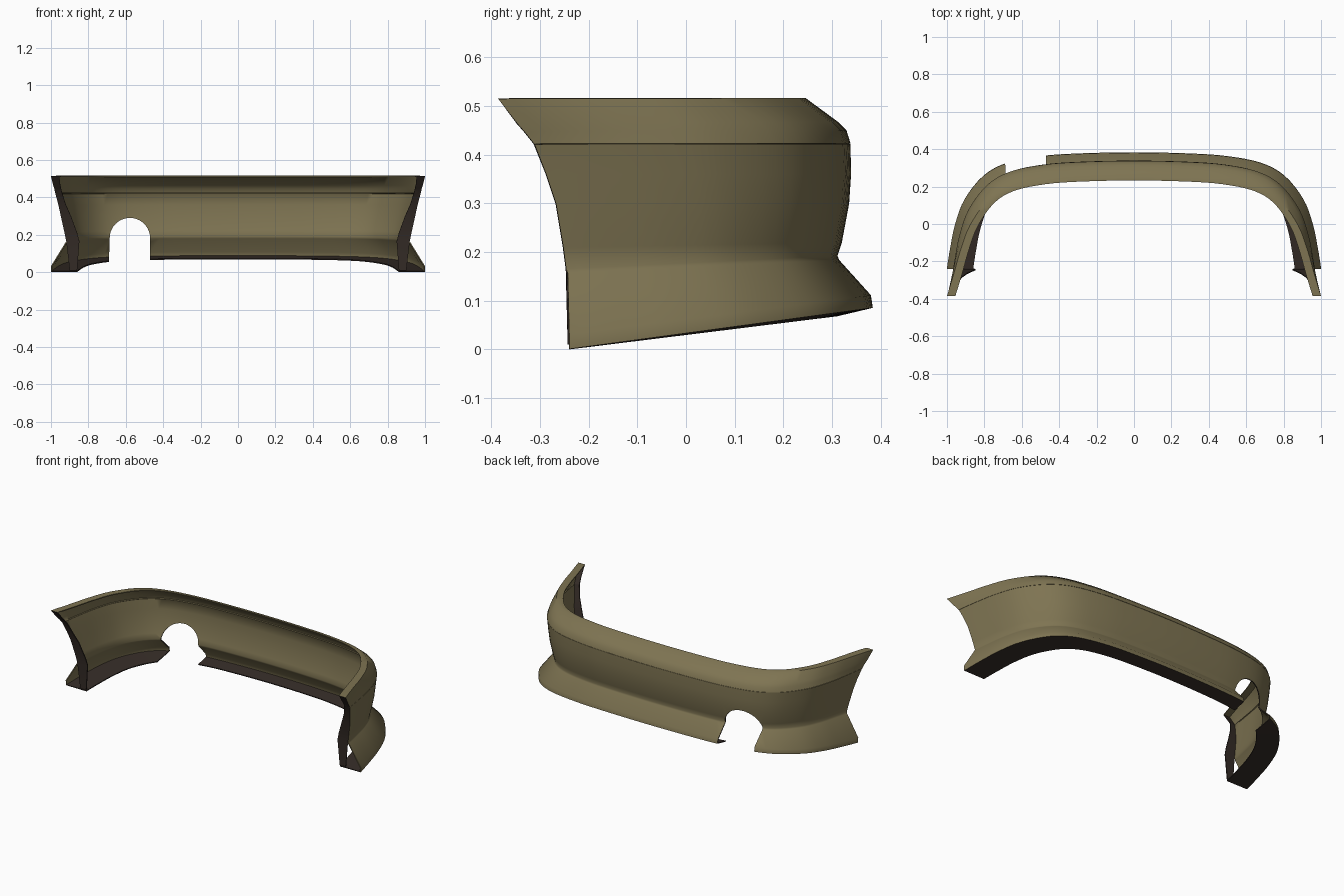
import bpy, bmesh, math
from mathutils import Vector

cube = bpy.data.objects.get("Cube")
if cube:
    bpy.data.objects.remove(cube, do_unlink=True)


def material(name, rgb):
    mat = bpy.data.materials.new(name)
    mat.use_nodes = True
    mat.diffuse_color = (*rgb, 1)
    mat.node_tree.nodes["Principled BSDF"].inputs["Base Color"].default_value = (*rgb, 1)
    return mat


olive = material("olive paint", (0.21, 0.175, 0.085))
brown = material("dark brown edge", (0.035, 0.025, 0.02))


def make_object(name, bm):
    bmesh.ops.recalc_face_normals(bm, faces=bm.faces)
    mesh = bpy.data.meshes.new(name)
    bm.to_mesh(mesh)
    bm.free()
    mesh.materials.append(olive)
    mesh.materials.append(brown)
    obj = bpy.data.objects.new(name, mesh)
    bpy.context.collection.objects.link(obj)
    return obj


def smooth_path(points, steps):
    """Catmull-Rom curve through the points."""
    pts = [Vector(p) for p in points]
    pts = [2 * pts[0] - pts[1]] + pts + [2 * pts[-1] - pts[-2]]
    out = []
    for a, b, c, d in zip(pts, pts[1:], pts[2:], pts[3:]):
        for i in range(steps):
            t = i / steps
            out.append(0.5 * (2 * b + (c - a) * t + (2 * a - 5 * b + 4 * c - d) * t ** 2
                              + (3 * b - a - 3 * c + d) * t ** 3))
    return out + [pts[-2]]


# Wraparound plan shape: sideways and rearward fractions
half = [(1, 0), (0.982, 0.18), (0.955, 0.39), (0.905, 0.6), (0.805, 0.8),
        (0.68, 0.91), (0.5, 0.967), (0.3, 0.99)]
plan = smooth_path(half + [(0, 1)] + [(-x, g) for x, g in reversed(half)], 4)

# Thin section rails from top ledge to bottom flange:
# rear y, end x, end y, rear z, end z
rails = [
    (0.233, 0.955, -0.383, 0.513, 0.513),
    (0.245, 0.998, -0.383, 0.513, 0.513),
    (0.31, 0.986, -0.345, 0.465, 0.465),
    (0.327, 0.98, -0.33, 0.448, 0.448),
    (0.335, 0.975, -0.311, 0.424, 0.424),
    (0.332, 0.971, -0.31, 0.422, 0.422),
    (0.335, 0.974, -0.309, 0.42, 0.42),
    (0.336, 0.958, -0.285, 0.36, 0.36),
    (0.332, 0.945, -0.265, 0.30, 0.30),
    (0.317, 0.925, -0.25, 0.22, 0.21),
    (0.308, 0.916, -0.244, 0.192, 0.165),
    (0.312, 0.921, -0.243, 0.182, 0.155),
    (0.377, 0.998, -0.24, 0.11, 0.03),
    (0.381, 0.998, -0.24, 0.087, 0.003),
    (0.31, 0.86, -0.24, 0.071, 0.003),
]
flange_row = len(rails) - 2
waist_row = 10
# Inner x of the end plates, from the first outer rail down to the waist
plate_edge = [0.955, 0.95, 0.946, 0.94, 0.94, 0.939, 0.92, 0.893, 0.86, 0.848]

# Bumper skin swept along the plan
bm = bmesh.new()
grid = []
for yc, xe, ye, zc, ze in rails:
    pinch = 0.12 * max(0, zc - 0.42) / 0.095  # tighter corners near the top
    row = []
    for fx, g in plan:
        x = xe * fx - math.copysign(pinch * g * (1 - g), fx)
        row.append(bm.verts.new((x, ye + (yc - ye) * g, ze + (zc - ze) * g)))
    grid.append(row)
for r in range(len(rails) - 1):
    a, b = grid[r], grid[r + 1]
    for i in range(len(plan) - 1):
        face = bm.faces.new((a[i], a[i + 1], b[i + 1], b[i]))
        face.material_index = 1 if r == flange_row else 0

# End plates closing the wall, leaving the flared lip open
for side, end in ((1, 0), (-1, -1)):
    outer = [row[end] for row in grid[1:waist_row + 1]]
    inner = [grid[0][end]]
    inner += [bm.verts.new((side * x, o.co.y, o.co.z))
              for x, o in zip(plate_edge[1:], outer[1:])]
    foot = [bm.verts.new((side * x, -0.24, 0.01)) for x in (0.9, 0.86)]
    outer.append(foot[0])
    inner.append(foot[1])
    for k in range(len(outer) - 1):
        face = bm.faces.new((outer[k], outer[k + 1], inner[k + 1], inner[k]))
        face.material_index = 1
bumper = make_object("rear_bumper", bm)

# Arched exhaust cutout
bm = bmesh.new()
arch = [(-0.695, -0.1), (-0.47, -0.1)]
arch += [(-0.578 + 0.108 * math.cos(a), 0.182 + 0.108 * math.sin(a))
         for a in (math.pi * i / 20 for i in range(21))]
front = bm.faces.new([bm.verts.new((x, 0.0, z)) for x, z in arch])
back = bmesh.ops.extrude_face_region(bm, geom=[front])["geom"]
bmesh.ops.translate(bm, vec=(0, 0.7, 0), verts=[v for v in back if isinstance(v, bmesh.types.BMVert)])
for face in bm.faces:
    face.material_index = 1
cutter = make_object("exhaust_cutter", bm)
cutter.hide_render = True

bpy.ops.object.select_all(action='DESELECT')
bpy.context.view_layer.objects.active = bumper
bumper.select_set(True)
skin = bumper.modifiers.new("skin thickness", 'SOLIDIFY')
skin.thickness = 0.006
skin.offset = 0
bpy.ops.object.modifier_apply(modifier=skin.name)
cut = bumper.modifiers.new("exhaust cutout", 'BOOLEAN')
cut.operation = 'DIFFERENCE'
cut.solver = 'EXACT'
cut.object = cutter
bpy.ops.object.modifier_apply(modifier=cut.name)
bpy.data.objects.remove(cutter, do_unlink=True)
bpy.ops.object.shade_smooth_by_angle(angle=math.radians(50))
